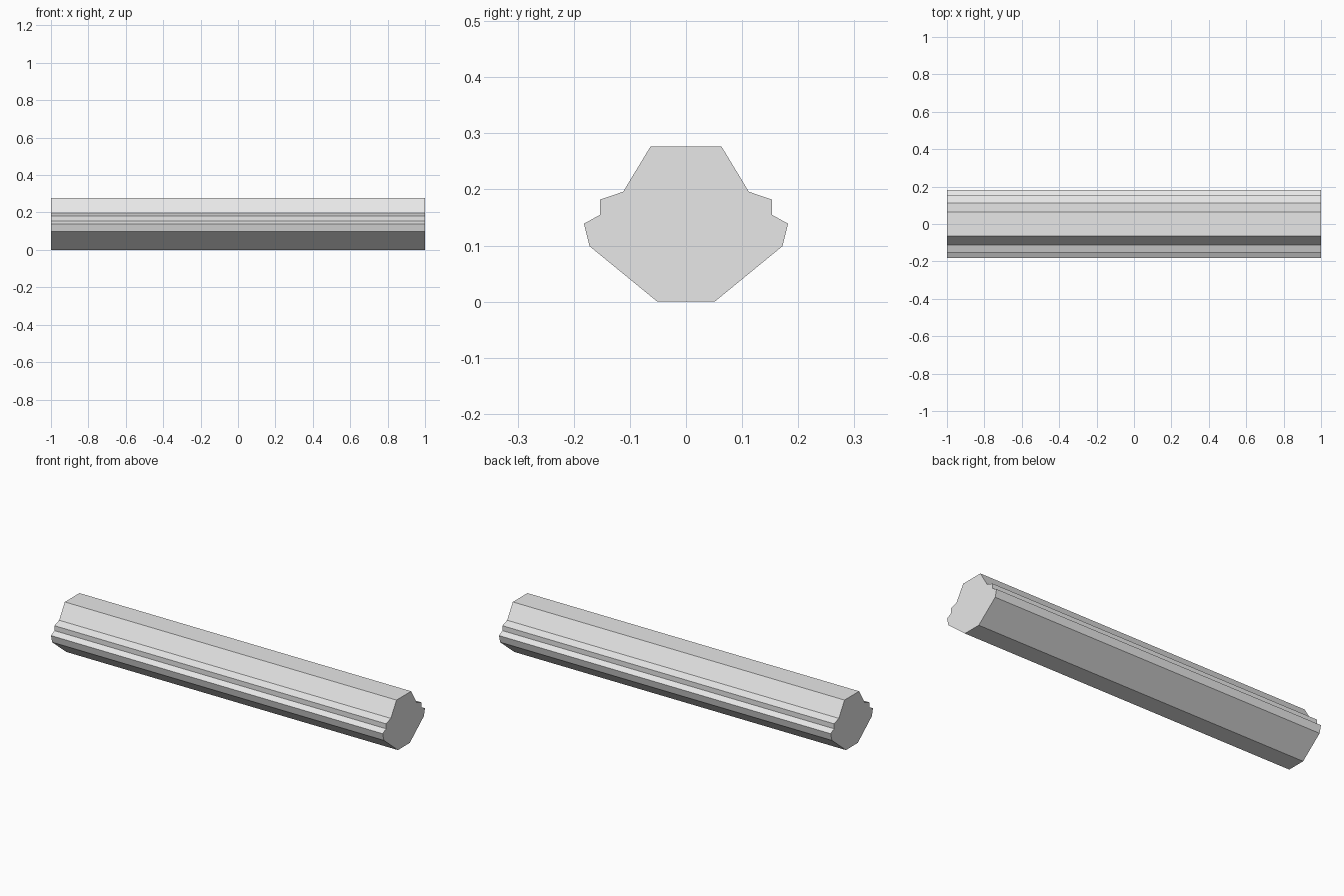
import bpy
import bmesh
from mathutils import Vector

cube = bpy.data.objects.get("Cube")
if cube:
    bpy.data.objects.remove(cube, do_unlink=True)

HALF_LENGTH = 1.0

# Half cross-section (y, z), from the base up to the top
half = [(0.051, 0), (0.172, 0.099), (0.182, 0.139), (0.153, 0.155),
        (0.153, 0.182), (0.112, 0.196), (0.063, 0.277)]
profile = half + [(-y, z) for y, z in reversed(half)]

# Plain grey material
grey = bpy.data.materials.new("light grey")
grey.use_nodes = True
colour = (0.8, 0.8, 0.8, 1)
grey.diffuse_color = colour
grey.node_tree.nodes["Principled BSDF"].inputs["Base Color"].default_value = colour

# Long bar: the mirrored profile extruded along x
bm = bmesh.new()
end = bm.faces.new([bm.verts.new((-HALF_LENGTH, y, z)) for y, z in profile])
extruded = bmesh.ops.extrude_face_region(bm, geom=[end], use_keep_orig=True)
moved = [v for v in extruded["geom"] if isinstance(v, bmesh.types.BMVert)]
bmesh.ops.translate(bm, verts=moved, vec=Vector((2 * HALF_LENGTH, 0, 0)))
bmesh.ops.recalc_face_normals(bm, faces=bm.faces)

mesh = bpy.data.meshes.new("profiled_bar")
bm.to_mesh(mesh)
bm.free()
mesh.materials.append(grey)
bar = bpy.data.objects.new("profiled_bar", mesh)
bpy.context.collection.objects.link(bar)
